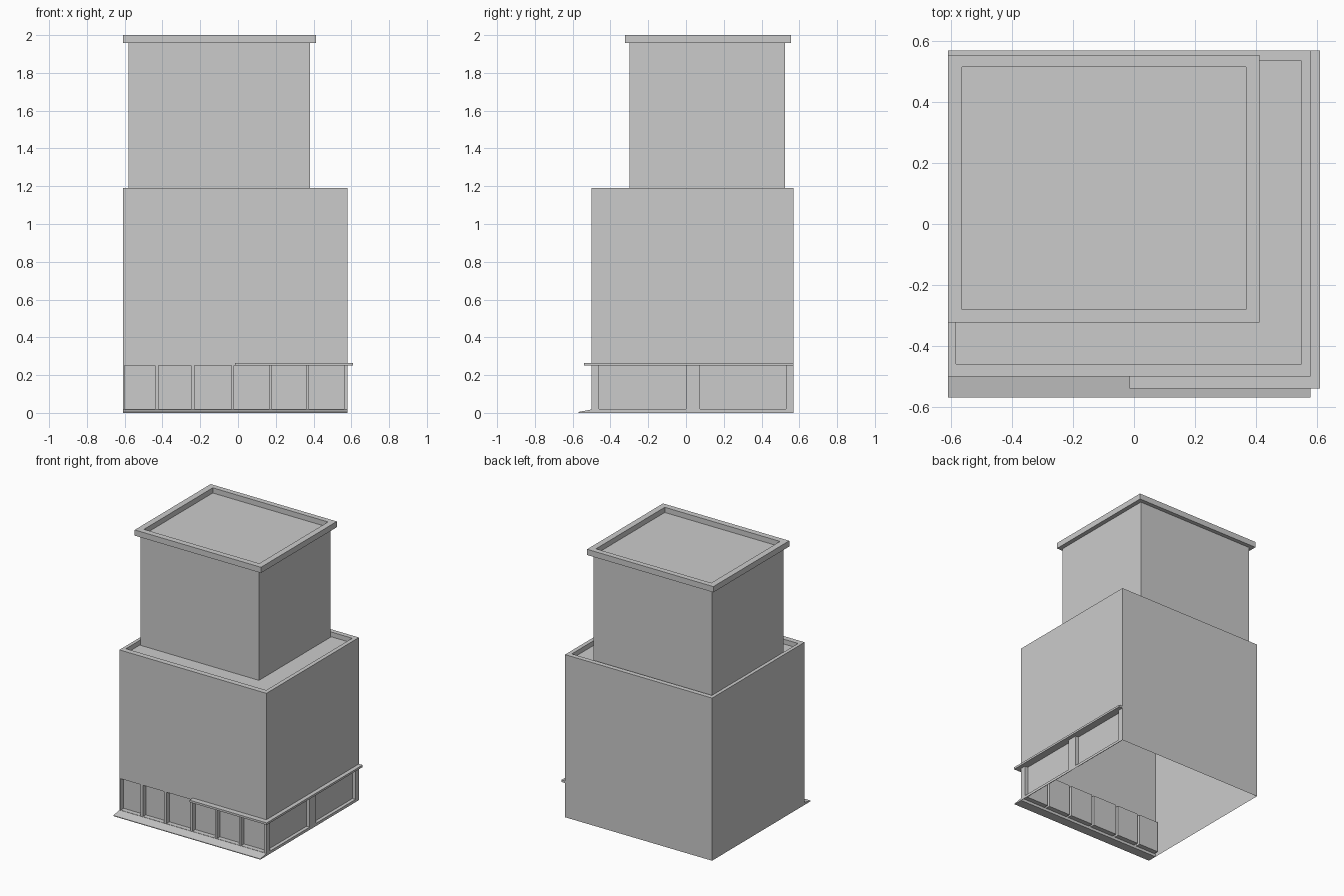
import bpy
import bmesh
from mathutils import Vector

old = bpy.data.objects.get("Cube")
if old:
    bpy.data.objects.remove(old, do_unlink=True)

# One plain concrete grey
grey = bpy.data.materials.new("concrete_grey")
grey.use_nodes = True
colour = (0.6, 0.6, 0.6, 1)
grey.diffuse_color = colour
grey.node_tree.nodes["Principled BSDF"].inputs["Base Color"].default_value = colour


def finish(name, bm):
    mesh = bpy.data.meshes.new(name)
    bm.to_mesh(mesh)
    bm.free()
    mesh.materials.append(grey)
    obj = bpy.data.objects.new(name, mesh)
    bpy.context.collection.objects.link(obj)
    return obj


def ring_shell(outer, inner, bottom, top, floor, closed):
    """Box with a sunken roof inside a parapet; the bottom may stay open."""
    bm = bmesh.new()
    rings = []
    for (x0, x1, y0, y1), z in ((outer, bottom), (outer, top), (inner, top), (inner, floor)):
        corners = ((x0, y0), (x1, y0), (x1, y1), (x0, y1))
        rings.append([bm.verts.new((x, y, z)) for x, y in corners])
    for low, high in zip(rings, rings[1:]):
        for i in range(4):
            j = (i + 1) % 4
            bm.faces.new((low[i], low[j], high[j], high[i]))
    bm.faces.new(rings[-1])
    if closed:
        bm.faces.new(rings[0][::-1])
    return bm


def recess_bays(bm, normal, axis, wall, bays, low, high, depth):
    """Cut window bays into one outer wall and push them inwards."""
    normal = Vector(normal)

    def wall_faces():
        return [f for f in bm.faces if f.normal.dot(normal) > 0.99
                and abs(f.calc_center_median().dot(normal) - wall) < 0.001]

    cuts = [(2, low), (2, high)] + [(axis, v) for bay in bays for v in bay]
    for direction, value in cuts:
        plane = Vector((0, 0, 0))
        plane[direction] = 1
        faces = wall_faces()
        edges = {e for f in faces for e in f.edges}
        verts = {v for f in faces for v in f.verts}
        bmesh.ops.bisect_plane(bm, geom=faces + list(edges) + list(verts),
                               plane_co=plane * value, plane_no=plane)
        bm.normal_update()
    panes = []
    for f in wall_faces():
        c = f.calc_center_median()
        if low < c.z < high and any(a < c[axis] < b for a, b in bays):
            panes.append(f)
    bmesh.ops.inset_individual(bm, faces=panes, thickness=0, depth=-depth)


def prism(name, points, direction):
    """Extrude a flat outline into a solid."""
    bm = bmesh.new()
    face = bm.faces.new([bm.verts.new(p) for p in points])
    new = bmesh.ops.extrude_face_region(bm, geom=[face])["geom"]
    bmesh.ops.translate(bm, vec=direction,
                        verts=[v for v in new if isinstance(v, bmesh.types.BMVert)])
    bmesh.ops.recalc_face_normals(bm, faces=bm.faces)
    return finish(name, bm)


# Lower block with parapet, open underneath, and recessed shopfront bays
left, right, front, back = -0.61, 0.58, -0.5, 0.57
block = ring_shell((left, right, front, back), (-0.585, 0.55, -0.46, 0.535),
                   0, 1.19, 1.155, False)
block.normal_update()
front_bays = [(-0.6, -0.44), (-0.42, -0.25), (-0.23, -0.035),
              (-0.02, 0.165), (0.18, 0.36), (0.375, 0.56)]
side_bays = [(-0.46, 0.0), (0.075, 0.53)]
recess_bays(block, (0, -1, 0), 0, -front, front_bays, 0.02, 0.25, 0.035)
recess_bays(block, (1, 0, 0), 1, right, side_bays, 0.02, 0.25, 0.025)
finish("lower_block", block)

# Upper tower shaft and its overhanging roof rim
bm = bmesh.new()
bmesh.ops.create_cube(bm, size=1)
for v in bm.verts:
    v.co = (0.38 if v.co.x > 0 else -0.58,
            0.525 if v.co.y > 0 else -0.3,
            1.958 if v.co.z > 0 else 1.155)
for f in [f for f in bm.faces if abs(f.normal.z) > 0.9]:
    bm.faces.remove(f)
finish("upper_tower", bm)
finish("roof_rim", ring_shell((-0.61, 0.412, -0.323, 0.555), (-0.565, 0.368, -0.28, 0.515),
                              1.958, 2.0, 1.962, True))

# Thin canopy wrapping the front right corner
canopy = [(-0.015, front), (-0.015, -0.54), (0.61, -0.54),
          (0.61, back), (right, back), (right, front)]
prism("canopy", [(x, y, 0.25) for x, y in canopy], (0, 0, 0.015))

# Sloping pavement along the front
ramp = [(-0.57, 0), (-0.57, 0.005), (front, 0.018), (front, 0)]
prism("entrance_ramp", [(left, y, z) for y, z in ramp], (right - left, 0, 0))
